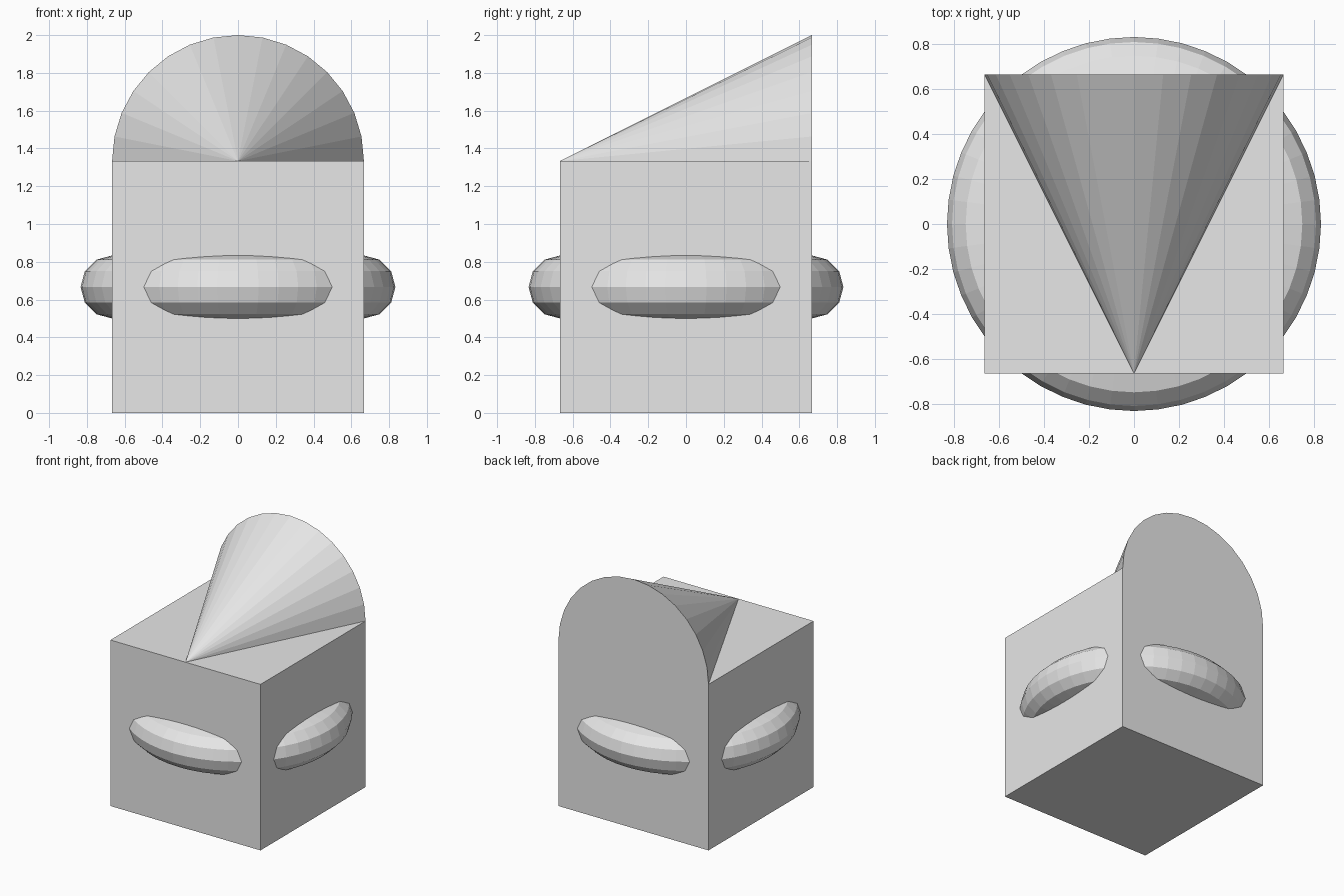
import bpy, math

if "Cube" in bpy.data.objects:
    bpy.data.objects.remove(bpy.data.objects["Cube"])

S = 2 / 3  # half-width of the block

grey = bpy.data.materials.new("light grey")
grey.diffuse_color = (0.8, 0.8, 0.8, 1)
grey.use_nodes = True
grey.node_tree.nodes["Principled BSDF"].inputs["Base Color"].default_value = grey.diffuse_color


def finish(name):
    ob = bpy.context.object
    ob.name = name
    ob.data.materials.append(grey)


# Main cubic block standing on the ground
bpy.ops.mesh.primitive_cube_add(size=2 * S, location=(0, 0, S))
finish("block")

# Ring around the middle, bulging out of each side
bpy.ops.mesh.primitive_torus_add(major_radius=S, minor_radius=S / 4,
                                 major_segments=48, minor_segments=12,
                                 location=(0, 0, S))
finish("ring")

# Cone lying on its side, tip to the front, base flush with the back
bpy.ops.mesh.primitive_cone_add(vertices=32, radius1=S, radius2=0, depth=2 * S,
                                location=(0, 0, 2 * S),
                                rotation=(math.pi / 2, 0, 0))
finish("cone")
